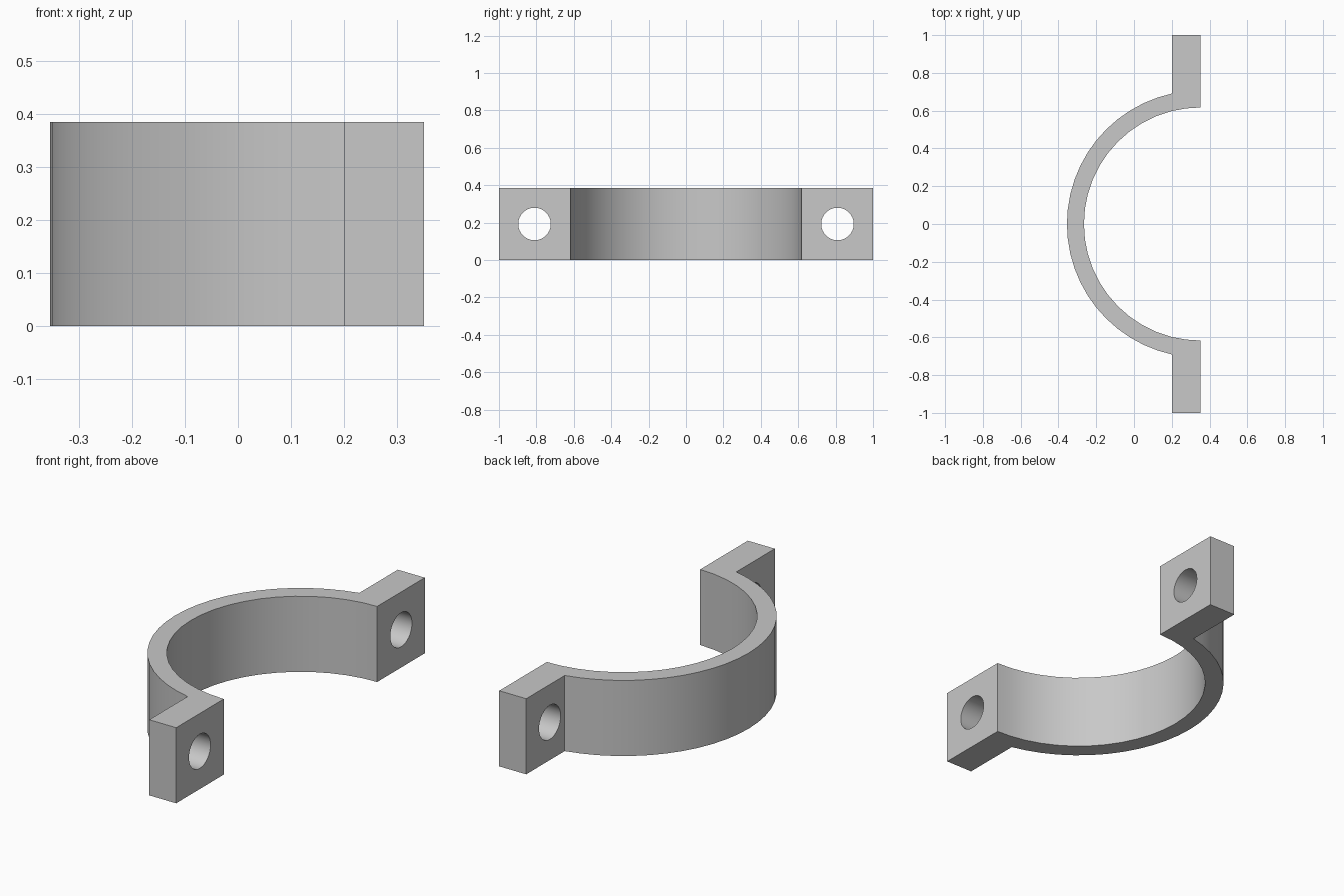
import bpy
import bmesh
from math import sin, cos, pi, acos, radians

cube = bpy.data.objects.get("Cube")
if cube:
    bpy.data.objects.remove(cube, do_unlink=True)

HEIGHT = 0.385
FACE_X = 0.352       # mating face, also the centre of the arc
BACK_X = 0.2         # rear face of the ears
INNER, OUTER = 0.617, 0.707
HOLE_Y, HOLE_R = 0.81, 0.087
SEGMENTS = 24

steel = bpy.data.materials.new("grey_steel")
steel.use_nodes = True
grey = (0.58, 0.58, 0.58, 1)
steel.diffuse_color = grey
steel.node_tree.nodes["Principled BSDF"].inputs["Base Color"].default_value = grey


def arc(radius, start, end):
    """Points on an arc about the clamp centre, from start to end angle."""
    angles = [start + (end - start) * i / SEGMENTS for i in range(SEGMENTS + 1)]
    return [(FACE_X + radius * cos(a), radius * sin(a)) for a in angles]


def prism(name, outline, depth):
    """Extrude a closed xy outline upwards."""
    bm = bmesh.new()
    face = bm.faces.new([bm.verts.new((x, y, 0)) for x, y in outline])
    top = bmesh.ops.extrude_face_region(bm, geom=[face])["geom"]
    verts = [v for v in top if isinstance(v, bmesh.types.BMVert)]
    bmesh.ops.translate(bm, verts=verts, vec=(0, 0, depth))
    bmesh.ops.recalc_face_normals(bm, faces=bm.faces)
    mesh = bpy.data.meshes.new(name)
    bm.to_mesh(mesh)
    bm.free()
    mesh.materials.append(steel)
    obj = bpy.data.objects.new(name, mesh)
    bpy.context.collection.objects.link(obj)
    return obj


# Half-ring band with a bolting ear at each end
meet = acos((BACK_X - FACE_X) / OUTER)
outline = arc(INNER, pi / 2, 3 * pi / 2)
outline += [(FACE_X, -1), (BACK_X, -1)]
outline += arc(OUTER, 2 * pi - meet, meet)
outline += [(BACK_X, 1), (FACE_X, 1)]
clamp = prism("half_clamp", outline, HEIGHT)

# Bolt holes through the ears
for side, y in (("front", -HOLE_Y), ("back", HOLE_Y)):
    circle = [(HOLE_R * cos(2 * pi * i / 32), HOLE_R * sin(2 * pi * i / 32))
              for i in range(32)]
    cutter = prism(side + "_hole_cutter", circle, 0.4)
    cutter.rotation_euler.y = pi / 2
    cutter.location = (0.1, y, HEIGHT / 2)
    cutter.hide_render = True
    cutter.hide_viewport = True
    cut = clamp.modifiers.new(side + "_hole", "BOOLEAN")
    cut.operation = "DIFFERENCE"
    cut.solver = "EXACT"
    cut.object = cutter

# Bake the holes, then drop the cutters
bpy.context.view_layer.update()
graph = bpy.context.evaluated_depsgraph_get()
baked = bpy.data.meshes.new_from_object(clamp.evaluated_get(graph))
clamp.modifiers.clear()
clamp.data = baked
for side in ("front", "back"):
    bpy.data.objects.remove(bpy.data.objects[side + "_hole_cutter"], do_unlink=True)

# Smooth curved walls with crisp corners
bpy.ops.object.select_all(action="DESELECT")
clamp.select_set(True)
bpy.context.view_layer.objects.active = clamp
bpy.ops.object.shade_smooth_by_angle(angle=radians(30))
